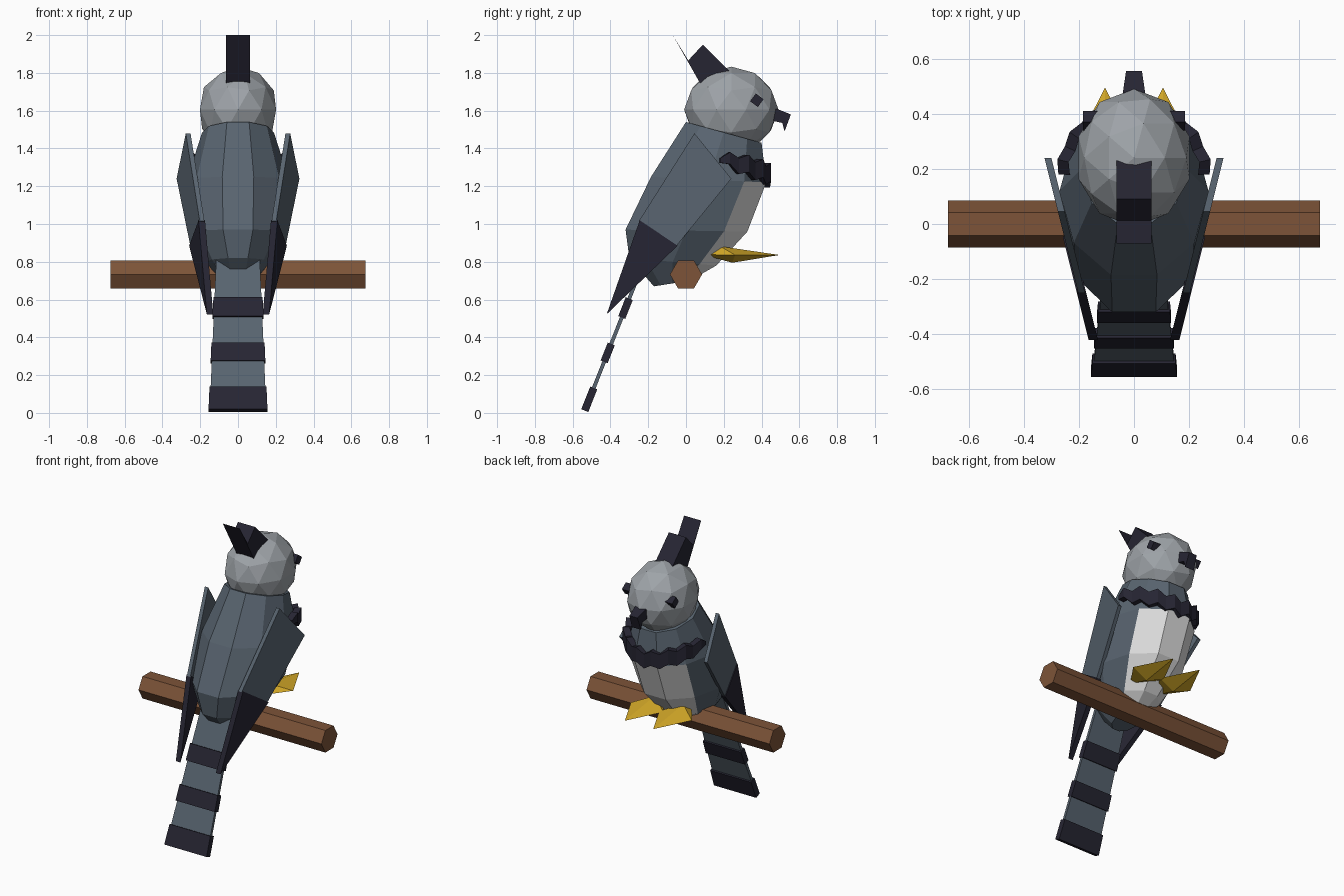
import bpy, bmesh, math
from mathutils import Matrix, Vector

if "Cube" in bpy.data.objects:
    bpy.data.objects.remove(bpy.data.objects["Cube"])


def colour(name, r, g, b):
    m = bpy.data.materials.new(name)
    m.diffuse_color = (r, g, b, 1)
    m.use_nodes = True
    m.node_tree.nodes["Principled BSDF"].inputs["Base Color"].default_value = m.diffuse_color
    return m


SLATE = colour("slate_feathers", 0.098, 0.127, 0.160)
GREY = colour("pale_grey_feathers", 0.34, 0.365, 0.39)
WHITE = colour("white_feathers", 0.74, 0.74, 0.74)
DARK = colour("dark_feathers", 0.019, 0.018, 0.032)
GOLD = colour("gold_feet", 0.68, 0.41, 0.022)
WOOD = colour("brown_wood", 0.205, 0.088, 0.040)


def finish(bm, name, *mats):
    bmesh.ops.recalc_face_normals(bm, faces=bm.faces)
    me = bpy.data.meshes.new(name)
    bm.to_mesh(me)
    bm.free()
    for m in mats:
        me.materials.append(m)
    ob = bpy.data.objects.new(name, me)
    bpy.context.collection.objects.link(ob)
    return ob


def loft(rings, name, *mats, closed_ends=True):
    """Skin a list of equal-length vertex rings."""
    bm = bmesh.new()
    vs = [[bm.verts.new(p) for p in r] for r in rings]
    n = len(vs[0])
    for a, b in zip(vs, vs[1:]):
        for i in range(n):
            j = (i + 1) % n
            bm.faces.new((a[i], a[j], b[j], b[i]))
    if closed_ends:
        bm.faces.new(vs[0])
        bm.faces.new(vs[-1])
    return finish(bm, name, *mats)


def slab(profile, x_in, x_out, name, mat):
    """Extrude a (y, z) profile between two x positions given as functions of y."""
    return loft([[(x_in(y), y, z) for y, z in profile],
                 [(x_out(y), y, z) for y, z in profile]], name, mat)


# Perch: six-sided bar
R = 0.085
loft([[(x, R * math.cos(i * math.pi / 3), 0.733 + R * math.sin(i * math.pi / 3))
       for i in range(6)] for x in (-0.675, 0.675)], "perch", WOOD)

# Body: ten-sided tilted rings (back y, back z, front y, front z, half width)
SIDES = 10
FLAT = math.cos(math.pi / SIDES)
rings = []
for by, bz, fy, fz, hw in ((0.00, 1.54, 0.40, 1.43, 0.190),
                           (-0.185, 1.25, 0.425, 1.22, 0.270),
                           (-0.32, 0.97, 0.325, 0.96, 0.255),
                           (-0.30, 0.82, 0.16, 0.78, 0.170),
                           (-0.17, 0.67, 0.02, 0.70, 0.080)):
    mid = Vector((0, (by + fy) / 2, (bz + fz) / 2))
    half = Vector((0, (fy - by) / 2, (fz - bz) / 2)) / FLAT
    ring = []
    for i in range(SIDES):
        a = (i + 0.5) * 2 * math.pi / SIDES
        ring.append(mid + half * math.cos(a) + Vector((hw * math.sin(a), 0, 0)))
    rings.append(ring)
body = loft(rings, "body", SLATE, WHITE)
for k, f in enumerate(body.data.polygons):
    band, side = divmod(k, SIDES)
    if 1 <= band <= 3 and side in (SIDES - 2, SIDES - 1, 0):  # belly
        f.material_index = 1

# Head: faceted ball
bm = bmesh.new()
bmesh.ops.create_icosphere(bm, subdivisions=2, radius=1)
bmesh.ops.transform(bm, verts=bm.verts, matrix=Matrix.Translation((0, 0.24, 1.605))
                    @ Matrix.Diagonal((0.212, 0.25, 0.228, 1)))
finish(bm, "head", GREY)

# Crest: tuft with a thin swept-back spike
slab([(-0.07, 2.0), (0.012, 1.866), (0.09, 1.95), (0.23, 1.81), (0.2, 1.70), (0.075, 1.745)],
     lambda y: -0.063, lambda y: 0.063, "crest", DARK)

# Beak: hooked wedge
slab([(0.44, 1.61), (0.48, 1.61), (0.555, 1.58), (0.522, 1.49), (0.51, 1.535), (0.44, 1.55)],
     lambda y: -0.04 + 0.15 * max(0, y - 0.48), lambda y: 0.04 - 0.15 * max(0, y - 0.48),
     "beak", DARK)

# Tail: flared strip with thicker dark bands
TOP, END = Vector((0, -0.215, 0.82)), Vector((0, -0.536, 0.012))
NORMAL = Vector((0, -0.928, 0.369))


def tail_piece(z0, z1, thick, extra, name, mat):
    loops = []
    for z in (z0, z1):
        t = (TOP.z - z) / (TOP.z - END.z)
        c = TOP.lerp(END, t)
        w = 0.115 + 0.035 * t + extra
        loops.append([c + Vector((sx * w, 0, 0)) + NORMAL * sn * thick / 2
                      for sx, sn in ((-1, -1), (1, -1), (1, 1), (-1, 1))])
    loft(loops, name, mat)


tail_piece(0.82, 0.03, 0.02, 0, "tail", SLATE)
for n, (z0, z1) in enumerate(((0.605, 0.505), (0.365, 0.27), (0.132, 0.012))):
    tail_piece(z0, z1, 0.04, 0.006, f"tail_band_{n + 1}", DARK)

for s, label in ((-1, "left"), (1, "right")):
    # Wings: thin slanted plates with dark tips
    slab([(0.045, 1.48), (0.24, 1.24), (-0.05, 0.885), (-0.25, 1.015)],
         lambda y: s * (0.24 + 0.25 * y), lambda y: s * (0.265 + 0.25 * y),
         f"{label}_wing", SLATE)
    slab([(-0.245, 1.02), (-0.045, 0.885), (-0.42, 0.522)],
         lambda y: s * (0.236 + 0.25 * y), lambda y: s * (0.27 + 0.25 * y),
         f"{label}_wing_tip", DARK)

    # Eyes: small tilted blocks
    slab([(0.375 + 0.036 * math.cos(a), 1.655 + 0.036 * math.sin(a))
          for a in (0.15, 1.72, 3.29, 4.86)],
         lambda y: s * 0.13, lambda y: s * 0.185, f"{label}_eye", DARK)

    # Feet: flattened diamonds
    bm = bmesh.new()
    x = s * 0.105
    tip, back, top, low = [bm.verts.new((x, y, z)) for y, z in
                           ((0.495, 0.836), (0.09, 0.838), (0.18, 0.882), (0.245, 0.795))]
    a, b = [bm.verts.new((x + d, 0.26, 0.836)) for d in (-0.12, 0.12)]
    for side in (a, b):
        for p, q in ((tip, top), (top, back), (back, low), (low, tip)):
            bm.faces.new((side, p, q))
    finish(bm, f"{label}_foot", GOLD)

# Collar: jagged dark crescent around the breast
loops = []
STEPS = 16
for i in range(STEPS + 1):
    u = 2 * i / STEPS - 1
    a = u * math.radians(88)
    jag = 0.014 if i % 2 else -0.014
    h = 0.048 * (1 - 0.75 * abs(u) ** 6)
    zc = 1.255 + 0.095 * abs(u) ** 1.3
    rows = []
    for dr, dz in ((-0.03, -h + jag), (0.012, -h + jag), (0.012, h + jag), (-0.03, h + jag)):
        r = 0.268 + dr + jag * 0.4
        rows.append((r * math.sin(a), 0.17 + r * math.cos(a), zc + dz))
    loops.append(rows)
loft(loops, "collar", DARK)
